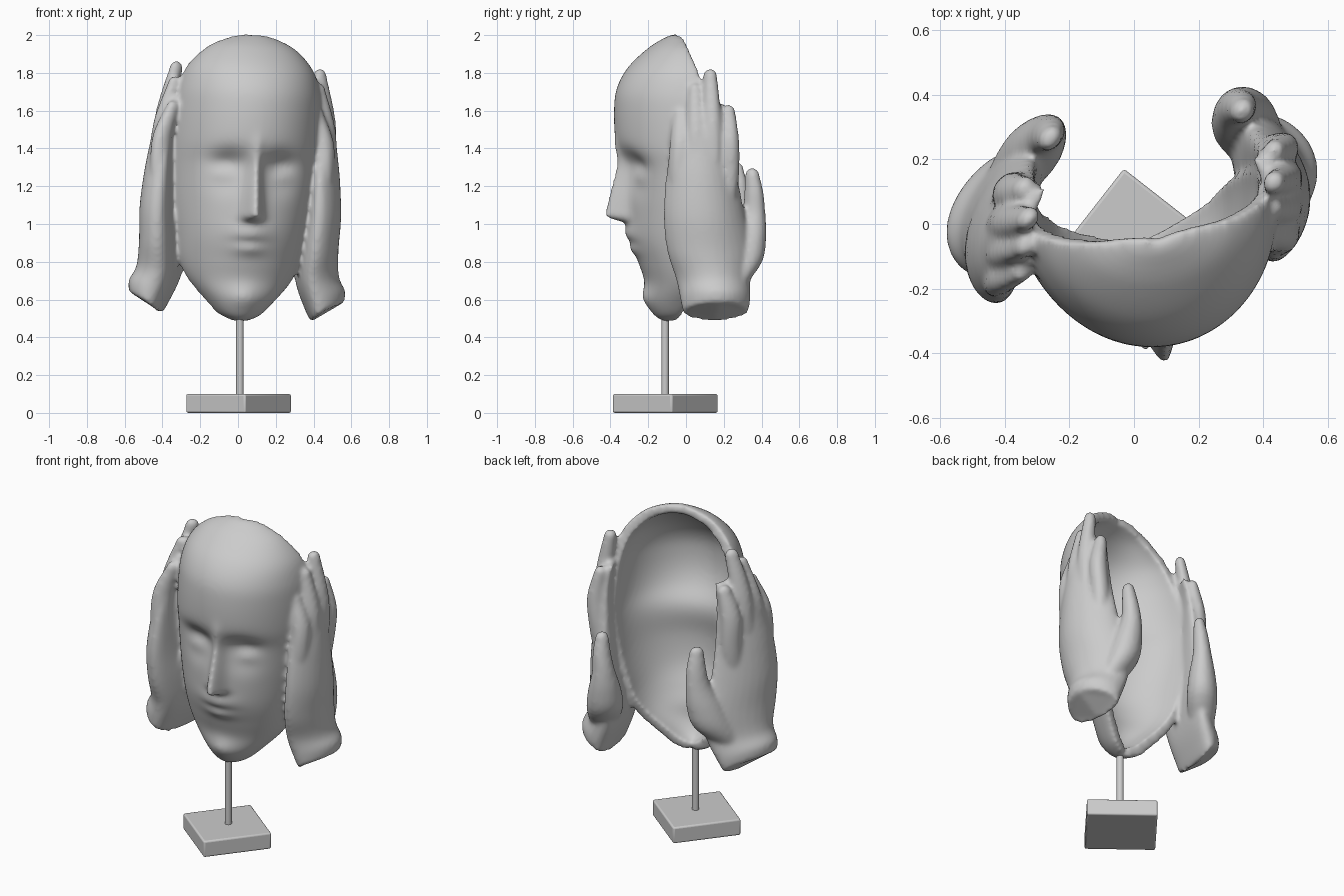
import bpy, bmesh
from math import sin, cos, pi, exp, radians
from mathutils import Matrix

if "Cube" in bpy.data.objects:
    bpy.data.objects.remove(bpy.data.objects["Cube"])


def spline(pts, n):
    """Catmull-Rom samples through a list of tuples."""
    p = [pts[0]] + list(pts) + [pts[-1]]
    out = []
    for k in range(n + 1):
        s = k / n * (len(pts) - 1)
        i = min(int(s), len(pts) - 2)
        t = s - i
        out.append([0.5 * (2 * b + (c - a) * t + (2 * a - 5 * b + 4 * c - d) * t * t
                           + (3 * b - a - 3 * c + d) * t ** 3)
                    for a, b, c, d in zip(*p[i:i + 4])])
    return out


def add_object(name, bm):
    bmesh.ops.recalc_face_normals(bm, faces=bm.faces)
    me = bpy.data.meshes.new(name)
    bm.to_mesh(me)
    bm.free()
    ob = bpy.data.objects.new(name, me)
    bpy.context.collection.objects.link(ob)
    return ob


def loft(bm, rings):
    rows = [[bm.verts.new(c) for c in r] for r in rings]
    n = len(rows[0])
    for a, b in zip(rows, rows[1:]):
        for i in range(n):
            j = (i + 1) % n
            bm.faces.new((a[i], a[j], b[j], b[i]))
    bm.faces.new(rows[0][::-1])
    bm.faces.new(rows[-1])


def bump(x, c, s):
    return exp(-((x - c) / s) ** 2)


def relief(x, z):
    """Forward displacement of the facial features."""
    ax = abs(x)
    t = (1.4 - z) / 0.36
    tt = min(max(t, 0), 1)
    fade = bump(z, 1.04, 0.022) if t > 1 else (bump(z, 1.4, 0.06) if t < 0 else 1)
    d = (0.015 + 0.115 * tt) * fade * bump(x, 0, 0.028 + 0.022 * tt)
    d -= 0.065 * bump(ax, 0.14, 0.1) * bump(z, 1.31, 0.075 if z > 1.31 else 0.12)
    d += 0.025 * bump(ax, 0.155, 0.07) * bump(z, 1.26, 0.045)
    d += 0.025 * bump(x, 0, 0.1) * bump(z, 0.95, 0.05)
    d += 0.018 * bump(x, 0, 0.08) * bump(z, 0.865, 0.03)
    d -= 0.01 * bump(x, 0, 0.09) * bump(z, 0.905, 0.015)
    d += 0.02 * bump(x, 0, 0.08) * bump(z, 0.61, 0.06)
    return d


# Face shell: height, half width, front y, back-edge y
profile = [(0.485, 0.03, -0.12, -0.06), (0.52, 0.11, -0.17, -0.04), (0.6, 0.19, -0.21, -0.01),
           (0.7, 0.275, -0.22, 0.03), (0.8, 0.325, -0.255, 0.07), (0.93, 0.355, -0.3, 0.09),
           (1.1, 0.385, -0.32, 0.1), (1.3, 0.405, -0.345, 0.1), (1.43, 0.41, -0.38, 0.09),
           (1.6, 0.4, -0.39, 0.06), (1.72, 0.38, -0.375, 0.03), (1.83, 0.335, -0.315, 0.0),
           (1.93, 0.24, -0.21, -0.03), (1.985, 0.13, -0.125, -0.04), (2.005, 0.04, -0.08, -0.05)]
bm = bmesh.new()
rings = []
N = 80
for z, w, yf, yb in spline(profile, 140):
    ring = []
    for k in range(N + 1):
        a = -pi / 2 + pi * k / N
        c = max(cos(a), 0)
        x = w * sin(a)
        ring.append((x, yb - (yb - yf) * c - relief(x, z) * c, z))
    # smooth hollow inside, slightly smaller, shallower behind the eyes
    wi = max(w - 0.055, w * 0.3)
    yi = min(yf + 0.055 + 0.05 * bump(z, 1.3, 0.15), yb - 0.01)
    for k in range(N, -1, -1):
        a = -pi / 2 + pi * k / N
        ring.append((wi * sin(a), yb - (yb - yi) * max(cos(a), 0), 1.25 + (z - 1.25) * 0.95))
    rings.append(ring)
loft(bm, rings)
face = add_object("mask_with_hands", bm)


def place(side, x, y, z):
    """Mirror a hand point; each hand is skewed a little differently."""
    x += (0.12 if side > 0 else -0.28) * (y - 0.05)
    return side * x, y + (0.015 if side < 0 else 0), z


def tube(bm, path, side):
    """Round finger: path points are x, y, z, radius, closed by a rounded tip."""
    s = spline(path, 20)
    x, y, z, r = s[-1]
    s += [(x, y, z + r * sin(a), r * cos(a)) for a in (0.4, 0.8, 1.15, 1.45)]
    loft(bm, [[place(side, x + r * cos(2 * pi * k / 16), y + r * sin(2 * pi * k / 16), z)
               for k in range(16)] for x, y, z, r in s])


# Palm: centre x, y, z, half thickness, half width, slant, yaw (degrees)
palm = [(0.495, 0.085, 0.56, 0.1, 0.175, 33, 4), (0.48, 0.085, 0.62, 0.115, 0.185, 28, 4),
        (0.435, 0.08, 0.73, 0.11, 0.2, 8, 6), (0.425, 0.065, 0.88, 0.105, 0.235, 0, 8),
        (0.44, 0.03, 1.06, 0.095, 0.22, 0, 6), (0.44, 0.015, 1.25, 0.08, 0.195, 0, 5),
        (0.435, 0.015, 1.38, 0.066, 0.175, 0, 5), (0.425, 0.02, 1.52, 0.052, 0.15, 0, 5),
        (0.395, 0.03, 1.66, 0.034, 0.11, 0, 5)]
# Fingers: base y, tip y, tip x, tip z
fingers = [(0.15, 0.15, 0.4, 1.62), (0.06, 0.055, 0.385, 1.81),
           (-0.03, -0.025, 0.38, 1.73), (-0.115, -0.1, 0.375, 1.6)]
bm = bmesh.new()
for side in (1, -1):
    rings = []
    for x, y, z, rx, ry, sl, yaw in spline(palm, 40):
        sl, yaw = radians(sl), radians(yaw)
        ring = []
        for k in range(32):
            a = 2 * pi * k / 32
            u, v = rx * cos(a), ry * sin(a)
            # cup the palm around the face
            px = u * cos(sl) - v * sin(yaw) - 0.05 * sin(a) ** 2
            ring.append(place(side, x + px, y + v * cos(yaw), z + u * sin(sl)))
        rings.append(ring)
    loft(bm, rings)
    for i, (by, ty, tx, tz) in enumerate(fingers):
        bx = 0.43 - 0.015 * (i in (0, 3))
        tube(bm, [(bx, by * 0.9, 1.1, 0.05), (bx + 0.01, by, 1.28, 0.055),
                  ((bx + tx) / 2 + 0.025, (by + ty) / 2, (1.3 + tz) / 2, 0.053),
                  (tx, ty, tz, 0.036)], side)
    # Thumb
    tip = 0.325 if side > 0 else 0.315
    tube(bm, [(0.42, 0.16, 0.68, 0.07), (0.36, 0.24, 0.82, 0.1), (0.335, 0.275, 0.95, 0.09),
              (0.32, 0.3, 1.08, 0.062), (tip, 0.3, 1.19, 0.05), (tip, 0.29, 1.28, 0.038)], side)
hands = add_object("hands", bm)

# Fuse hands and mask into one smooth surface, turned and leaning slightly
bpy.ops.object.select_all(action="DESELECT")
hands.select_set(True)
face.select_set(True)
bpy.context.view_layer.objects.active = face
bpy.ops.object.join()
pivot = Matrix.Translation((0, 0, 0.6))
face.data.transform(Matrix.Rotation(radians(9.5), 4, "Z") @ pivot
                    @ Matrix.Rotation(radians(3), 4, "Y") @ pivot.inverted())
rem = face.modifiers.new("fuse", "REMESH")
rem.mode = "VOXEL"
rem.voxel_size = 0.012
rem.use_smooth_shade = True
sm = face.modifiers.new("soften", "SMOOTH")
sm.factor = 0.5
sm.iterations = 10

# Support rod
bm = bmesh.new()
bmesh.ops.create_cone(bm, cap_ends=True, segments=24, radius1=0.02, radius2=0.02, depth=0.44,
                      matrix=Matrix.Translation((0.01, -0.11, 0.3)))
rod = add_object("support_rod", bm)

# Square base, turned on its corner
bm = bmesh.new()
bmesh.ops.create_cube(bm, size=1, matrix=Matrix.Translation((0.003, -0.11, 0.05))
                      @ Matrix.Rotation(radians(52), 4, "Z") @ Matrix.Diagonal((0.4, 0.4, 0.1, 1)))
base = add_object("base", bm)
bev = base.modifiers.new("bevel", "BEVEL")
bev.width = 0.01
bev.segments = 3

for ob in (rod, base):
    bpy.ops.object.select_all(action="DESELECT")
    ob.select_set(True)
    bpy.context.view_layer.objects.active = ob
    bpy.ops.object.shade_smooth_by_angle()
